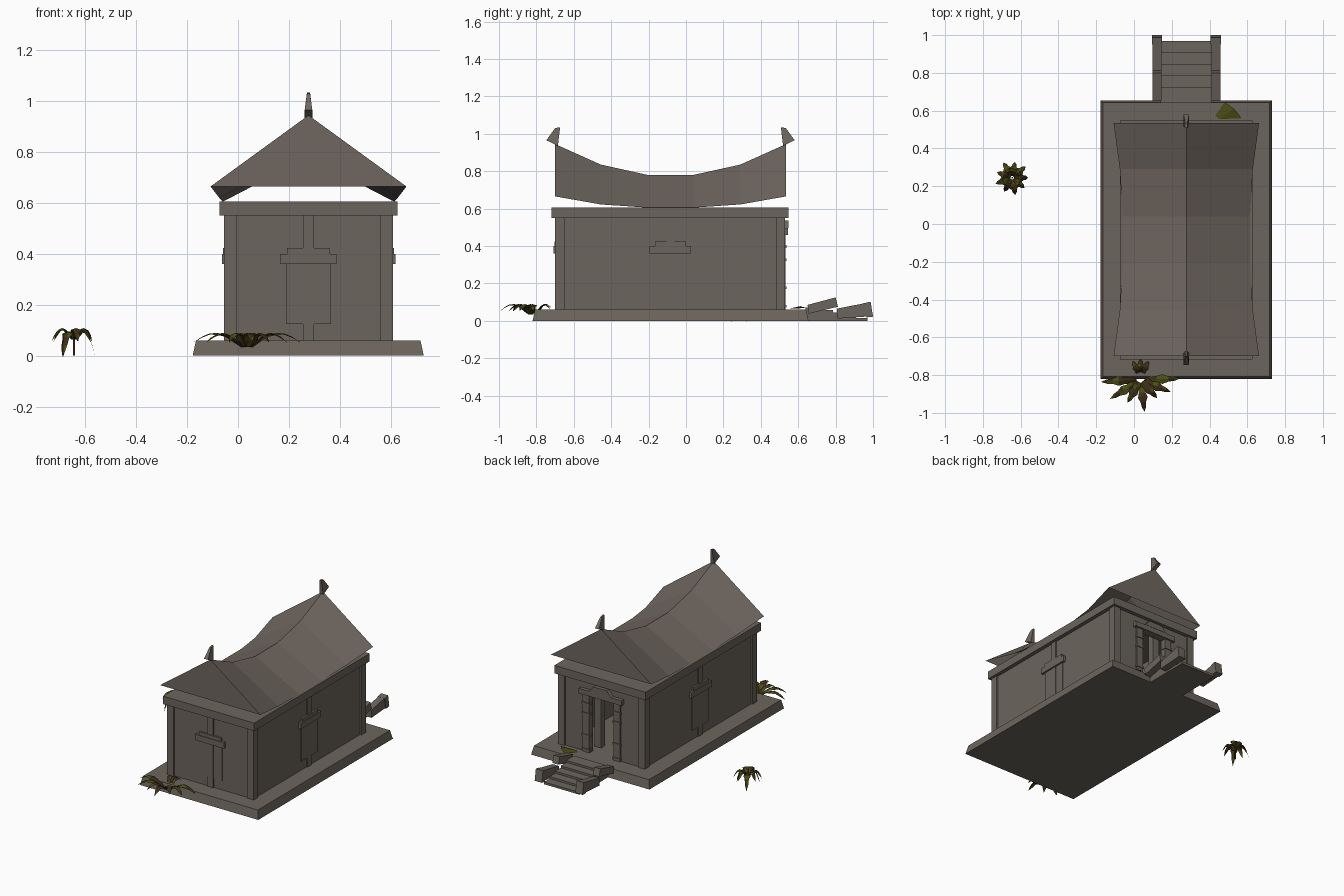
import bpy, bmesh, math, random
from mathutils import Vector

if "Cube" in bpy.data.objects:
    bpy.data.objects.remove(bpy.data.objects["Cube"])

random.seed(4)
CX, CY = 0.277, -0.083   # building centre


def material(name, rgb):
    m = bpy.data.materials.new(name)
    m.diffuse_color = (*rgb, 1)
    m.use_nodes = True
    m.node_tree.nodes["Principled BSDF"].inputs["Base Color"].default_value = m.diffuse_color
    return m


STONE = material("grey stone", (0.150, 0.130, 0.110))
ROOF = material("roof stone", (0.160, 0.135, 0.117))
GREEN = material("olive leaf", (0.070, 0.075, 0.006))
BROWN = material("dry leaf", (0.045, 0.026, 0.008))


def make(name, verts, faces, *mats):
    me = bpy.data.meshes.new(name)
    me.from_pydata(verts, [], faces)
    for m in mats:
        me.materials.append(m)
    ob = bpy.data.objects.new(name, me)
    bpy.context.collection.objects.link(ob)
    return ob


def box(name, x0, x1, y0, y1, z0, z1, taper=0.0, mat=STONE):
    """Box by its limits; taper pulls the top in on all sides."""
    t = taper
    v = [(x0, y0, z0), (x1, y0, z0), (x1, y1, z0), (x0, y1, z0),
         (x0 + t, y0 + t, z1), (x1 - t, y0 + t, z1), (x1 - t, y1 - t, z1), (x0 + t, y1 - t, z1)]
    f = [(3, 2, 1, 0), (4, 5, 6, 7), (0, 1, 5, 4), (1, 2, 6, 5), (2, 3, 7, 6), (3, 0, 4, 7)]
    return make(name, v, f, mat)


def prism(name, pts, a, b, axis, mat=STONE):
    """Extrude a profile: axis x uses (y, z) points, axis y uses (x, z) points."""
    put = (lambda p, d: (d, p[0], p[1])) if axis == "x" else (lambda p, d: (p[0], d, p[1]))
    n = len(pts)
    v = [put(p, a) for p in pts] + [put(p, b) for p in pts]
    f = [tuple(range(n)), tuple(range(2 * n - 1, n - 1, -1))]
    f += [(i, i + n, (i + 1) % n + n, (i + 1) % n) for i in range(n)]
    ob = make(name, v, f, mat)
    bm = bmesh.new()
    bm.from_mesh(ob.data)
    bmesh.ops.recalc_face_normals(bm, faces=bm.faces)
    bm.to_mesh(ob.data)
    bm.free()
    return ob


# Plinth, walls with the rear doorway, top beam
X0, X1, Y0, Y1 = -0.045, 0.60, -0.69, 0.52
D0, D1, DZ = 0.185, 0.37, 0.46
box("plinth", -0.178, 0.73, -0.82, 0.655, 0, 0.06, 0.013)
box("front_wall", X0, X1, Y0, Y0 + 0.03, 0.06, 0.55)
box("left_wall", X0, X0 + 0.03, Y0, Y1, 0.06, 0.55)
box("right_wall", X1 - 0.03, X1, Y0, Y1, 0.06, 0.55)
box("rear_wall_left", X0, D0, Y1 - 0.03, Y1, 0.06, 0.55)
box("rear_wall_right", D1, X1, Y1 - 0.03, Y1, 0.06, 0.55)
box("rear_wall_over_door", D0, D1, Y1 - 0.03, Y1, DZ, 0.55)
box("top_beam", -0.073, 0.627, -0.718, 0.547, 0.55, 0.605)

# Corner pillars
for px in (-0.055, 0.56):
    for py in (-0.70, 0.48):
        box("corner_pillar", px, px + 0.05, py, py + 0.05, 0.06, 0.55)


# Blind doors on front, left and right
def blind_door(name, u, place):
    parts = [("strip", 0.021, 0.06, 0.55, 0.008), ("panel", 0.088, 0.125, 0.36, 0.006),
             ("cap", 0.111, 0.36, 0.40, 0.018), ("crown", 0.084, 0.40, 0.423, 0.013)]
    for part, w, z0, z1, d in parts:
        box(name + "_" + part, *place(u - w, u + w, d), z0, z1)


blind_door("front_door", CX, lambda a, b, d: (a, b, Y0 - d, Y0 + 0.01))
blind_door("left_door", CY, lambda a, b, d: (X0 - d, X0 + 0.01, a, b))
blind_door("right_door", CY, lambda a, b, d: (X1 - 0.01, X1 + d, a, b))

# Rear doorway: posts with rings, lintel, pediment, inner porch columns
for s in (-1, 1):
    px = CX + s * 0.118
    box("door_post", px - 0.025, px + 0.025, Y1 - 0.02, 0.532, 0.06, 0.46)
    for rz in (0.07, 0.17, 0.32, 0.39):
        box("post_ring", px - 0.03, px + 0.03, Y1 - 0.02, 0.537, rz, rz + 0.014)
    ix = CX + s * 0.10
    box("inner_column", ix - 0.025, ix + 0.025, 0.385, 0.43, 0.06, 0.55)
box("door_lintel", CX - 0.165, CX + 0.165, Y1 - 0.02, 0.545, 0.46, 0.495)
prism("door_pediment", [(CX - 0.085, 0.495), (CX + 0.085, 0.495), (CX + 0.05, 0.535), (CX - 0.05, 0.535)],
      Y1 - 0.01, 0.547, "y")

# Saddle roof: open sheet with gable ends
sections = [(-0.70, 0.945, 0.665, 0.385), (-0.455, 0.835, 0.622, 0.352), (-0.205, 0.78, 0.605, 0.337),
            (0.04, 0.78, 0.605, 0.337), (0.29, 0.835, 0.622, 0.352), (0.535, 0.945, 0.665, 0.385)]
rv, rf = [], []
for y, ridge, eave, half in sections:
    rv += [(CX - half, y, eave), (CX, y, ridge), (CX + half, y, eave)]
for i in range(len(sections) - 1):
    a = 3 * i
    rf += [(a, a + 1, a + 4, a + 3), (a + 1, a + 2, a + 5, a + 4)]
rf += [(0, 2, 1), (15, 16, 17)]
make("roof", rv, rf, ROOF)

# Ridge horns, mirrored front and back
horn = [(-0.695, 0.94), (-0.747, 0.965), (-0.70, 1.03), (-0.673, 1.035), (-0.685, 0.935)]
for s in (1, -1):
    pts = [(CY + s * (y - CY), z) for y, z in horn]
    ob = prism("ridge_horn", pts, CX - 0.015, CX + 0.015, "x", ROOF)
    for v in ob.data.vertices:
        if v.co.z > 1.0:
            v.co.x = CX + (v.co.x - CX) * 0.4

# Rear steps with two-part tilted side rails
for i in range(5):
    box("step", 0.14, 0.41, 0.64, 0.97 - 0.061 * i, 0.0, 0.016 + 0.014 * i)
upper = [(0.65, 0.085), (0.80, 0.125), (0.812, 0.075), (0.655, 0.038)]
lower = [(0.808, 0.065), (0.985, 0.10), (1.0, 0.025), (0.81, 0.012)]
curl = [(0.95, 0.094), (0.987, 0.102), (1.0, 0.022), (0.965, 0.018)]
for a in (0.098, 0.41):
    prism("upper_rail", upper, a, a + 0.047, "x")
    prism("lower_rail", lower, a, a + 0.047, "x")
    prism("rail_end", curl, a - 0.004, a + 0.051, "x")


# Plants: arched, saw-edged leaves, green toward the tip on one half
def plant(name, centre, leaves, width, segs=6):
    v, f, mi = [], [], []
    for ang, length, rise, droop in leaves:
        d = Vector((math.cos(ang), math.sin(ang), 0))
        side = Vector((-d.y, d.x, 0))
        b = len(v)
        for i in range(segs + 1):
            t = i / segs
            mid = Vector(centre) + d * length * (0.1 + 0.9 * t)
            mid.z += rise * math.sin(math.pi * min(t * 0.9, 1)) - droop * t * t
            w = width * math.sin(math.pi * (0.12 + 0.88 * t)) * (1.0 if i % 2 else 0.7)
            low = Vector((0, 0, 0.3 * w))
            v += [mid + side * w - low, mid, mid - side * w - low]
        for i in range(segs):
            a = b + 3 * i
            f += [(a, a + 1, a + 4, a + 3), (a + 1, a + 2, a + 5, a + 4)]
            mi += [1 if random.random() < 0.65 else 0, 1 if random.random() < 0.65 else 0]
    ob = make(name, v, f, GREEN, BROWN)
    ob.data.polygons.foreach_set("material_index", mi)


fern = [(math.radians(a), l, 0.055, 0.0) for a, l in
        ((183, 0.21), (212, 0.19), (240, 0.14), (277, 0.17), (312, 0.13), (338, 0.17), (2, 0.21))]
plant("front_fern", (0.035, -0.825, 0.035), fern, 0.026)
plant("front_fern_shoots", (0.035, -0.80, 0.05),
      [(math.radians(a), 0.085, 0.04, 0.0) for a in (60, 90, 120)], 0.022)

ring = [(2 * math.pi * k / 9, 0.085 + 0.008 * (k % 2), 0.05, 0.025 + 0.06 * (k % 3 == 0)) for k in range(9)]
plant("left_bush", (-0.645, 0.245, 0.065), ring, 0.024)
box("left_bush_stem", -0.649, -0.641, 0.241, 0.249, 0, 0.075, mat=BROWN)

# Flat moss patch by the door and a small plant inside
make("moss_patch", [(0.43, 0.575, 0.066), (0.48, 0.645, 0.068), (0.53, 0.61, 0.078), (0.57, 0.56, 0.066),
                    (0.45, 0.555, 0.066)], [(0, 4, 2, 1), (4, 3, 2)], GREEN)
plant("inner_shoot", (0.25, 0.25, 0.065), [(k * 1.26, 0.06, 0.05, 0.02) for k in range(5)], 0.02, 4)
